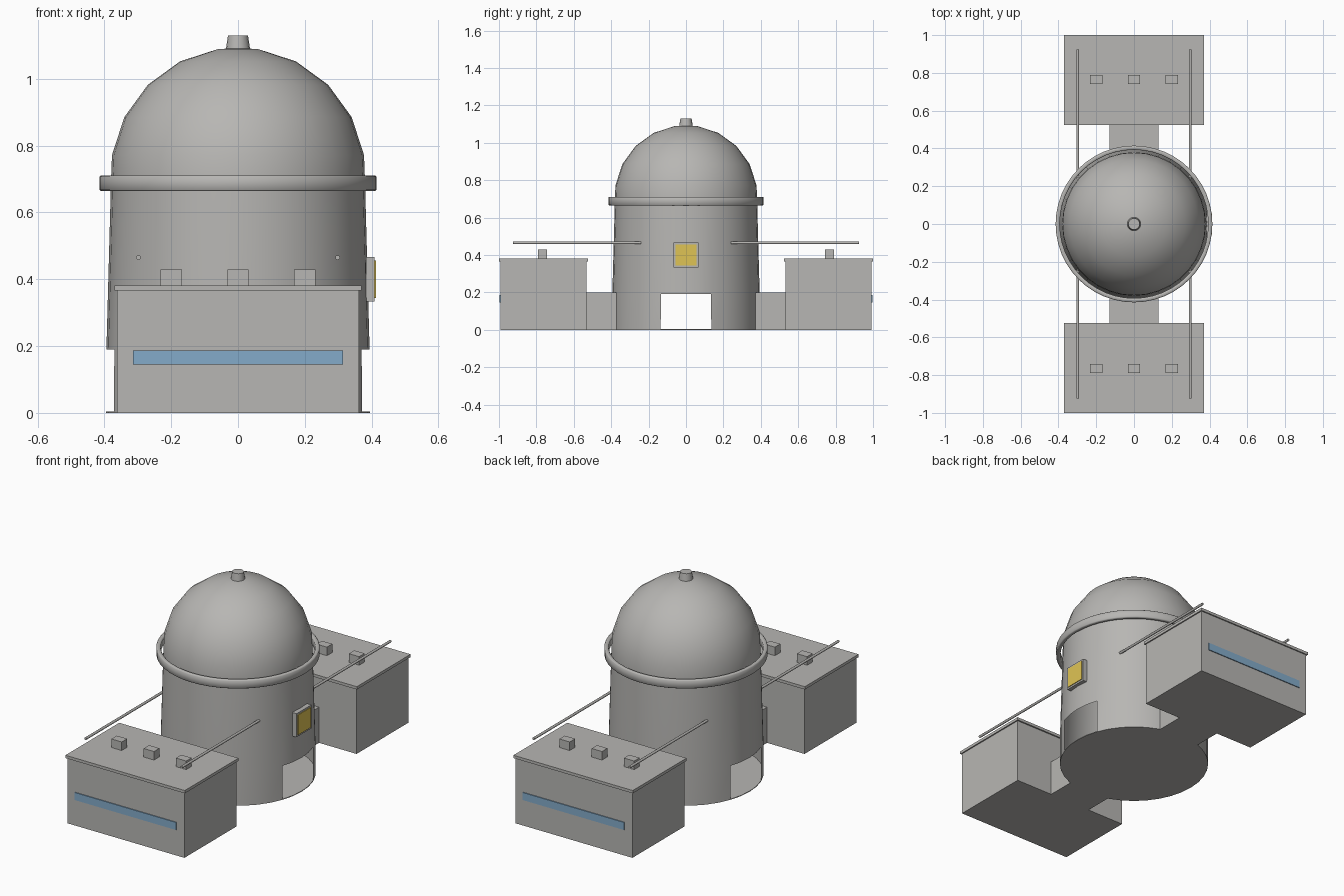
import bpy, bmesh, math

if "Cube" in bpy.data.objects:
    bpy.data.objects.remove(bpy.data.objects["Cube"])


def material(name, rgb):
    m = bpy.data.materials.new(name)
    m.diffuse_color = (*rgb, 1)
    m.use_nodes = True
    m.node_tree.nodes["Principled BSDF"].inputs["Base Color"].default_value = m.diffuse_color
    return m


GREY = material("concrete grey", (0.475, 0.468, 0.452))
BLUE = material("stripe blue", (0.23, 0.41, 0.59))
YELLOW = material("panel yellow", (0.74, 0.55, 0.09))


def finish(name, bm, mat, smooth=None):
    me = bpy.data.meshes.new(name)
    bm.to_mesh(me)
    bm.free()
    me.materials.append(mat)
    ob = bpy.data.objects.new(name, me)
    bpy.context.collection.objects.link(ob)
    if smooth:
        bpy.ops.object.select_all(action='DESELECT')
        ob.select_set(True)
        bpy.context.view_layer.objects.active = ob
        bpy.ops.object.shade_smooth_by_angle(angle=math.radians(smooth))
    return ob


def box(name, x, y, z, mat=GREY):
    """Box from (min, max) ranges on each axis."""
    bm = bmesh.new()
    bmesh.ops.create_cube(bm, size=1)
    for v in bm.verts:
        v.co = [(r[0] + r[1]) / 2 + c * (r[1] - r[0]) for c, r in zip(v.co, (x, y, z))]
    return finish(name, bm, mat)


def lathe(name, profile, closed=False, segs=36, smooth=40, drop=None):
    """Spin (radius, z) points around z; drop removes faces by their centre."""
    bm = bmesh.new()
    pts = profile + profile[:1] if closed else profile
    vs = [bm.verts.new((r, 0, z)) for r, z in pts]
    es = [bm.edges.new(p) for p in zip(vs, vs[1:])]
    bmesh.ops.spin(bm, geom=vs + es, cent=(0, 0, 0), axis=(0, 0, 1),
                   angle=2 * math.pi, steps=segs, use_duplicate=False)
    bmesh.ops.remove_doubles(bm, verts=bm.verts, dist=1e-5)
    if drop:
        gone = [f for f in bm.faces if drop(f.calc_center_median())]
        bmesh.ops.delete(bm, geom=gone, context='FACES')
    bmesh.ops.recalc_face_normals(bm, faces=bm.faces)
    return finish(name, bm, GREY, smooth)


# Tapered containment wall, with an opening at the foot on both x sides
lathe("containment_wall", [(0.395, 0), (0.394, 0.19), (0.38, 0.70)],
      drop=lambda c: c.z < 0.15 and abs(c.y) < 0.13)
lathe("floor_disc", [(0, 0), (0.395, 0), (0.395, 0.004), (0, 0.004)])

# Dome with coarse rings
dome = [(0.38, 0.70)]
dome += [(0.382 * math.cos(math.radians(a)), 0.712 + 0.382 * math.sin(math.radians(a)))
         for a in (9, 27, 45, 63, 81)]
lathe("dome", dome + [(0, 1.092)])

# Band standing slightly off the wall, and the cap on the dome
lathe("ring_band", [(0.393, 0.668), (0.397, 0.664), (0.411, 0.664), (0.415, 0.668),
                    (0.415, 0.707), (0.411, 0.711), (0.397, 0.711), (0.393, 0.707)],
      closed=True, segs=48, smooth=60)
lathe("dome_cap", [(0.038, 1.075), (0.036, 1.09), (0.03, 1.13), (0, 1.13)], segs=16)

# Auxiliary building, link, vents and pipes at each end
for s, end in ((-1, "front"), (1, "back")):
    def span(a, b):
        return tuple(sorted((s * a, s * b)))

    box(end + "_building", (-0.363, 0.363), span(0.532, 0.993), (0, 0.366))
    box(end + "_roof", (-0.37, 0.37), span(0.524, 1.0), (0.366, 0.382))
    box(end + "_stripe", (-0.315, 0.315), span(0.991, 0.998), (0.145, 0.187), BLUE)
    box(end + "_link", (-0.13, 0.13), span(0.37, 0.535), (0, 0.2))
    for i in (-1, 0, 1):
        box(end + "_vent", (i * 0.2 - 0.032, i * 0.2 + 0.032),
            span(0.742, 0.79), (0.38, 0.43))
    for x in (-0.298, 0.298):
        bm = bmesh.new()
        bmesh.ops.create_cone(bm, cap_ends=True, segments=10, radius1=0.007,
                              radius2=0.007, depth=0.685)
        for v in bm.verts:
            v.co = (x + v.co.x, s * 0.5825 + v.co.z, 0.465 - v.co.y)
        finish(end + "_pipe", bm, GREY, 40)

# Hatch panel on the right side
box("hatch_frame", (0.383, 0.409), (-0.066, 0.066), (0.334, 0.466))
box("hatch_panel", (0.406, 0.413), (-0.056, 0.056), (0.344, 0.456), YELLOW)
